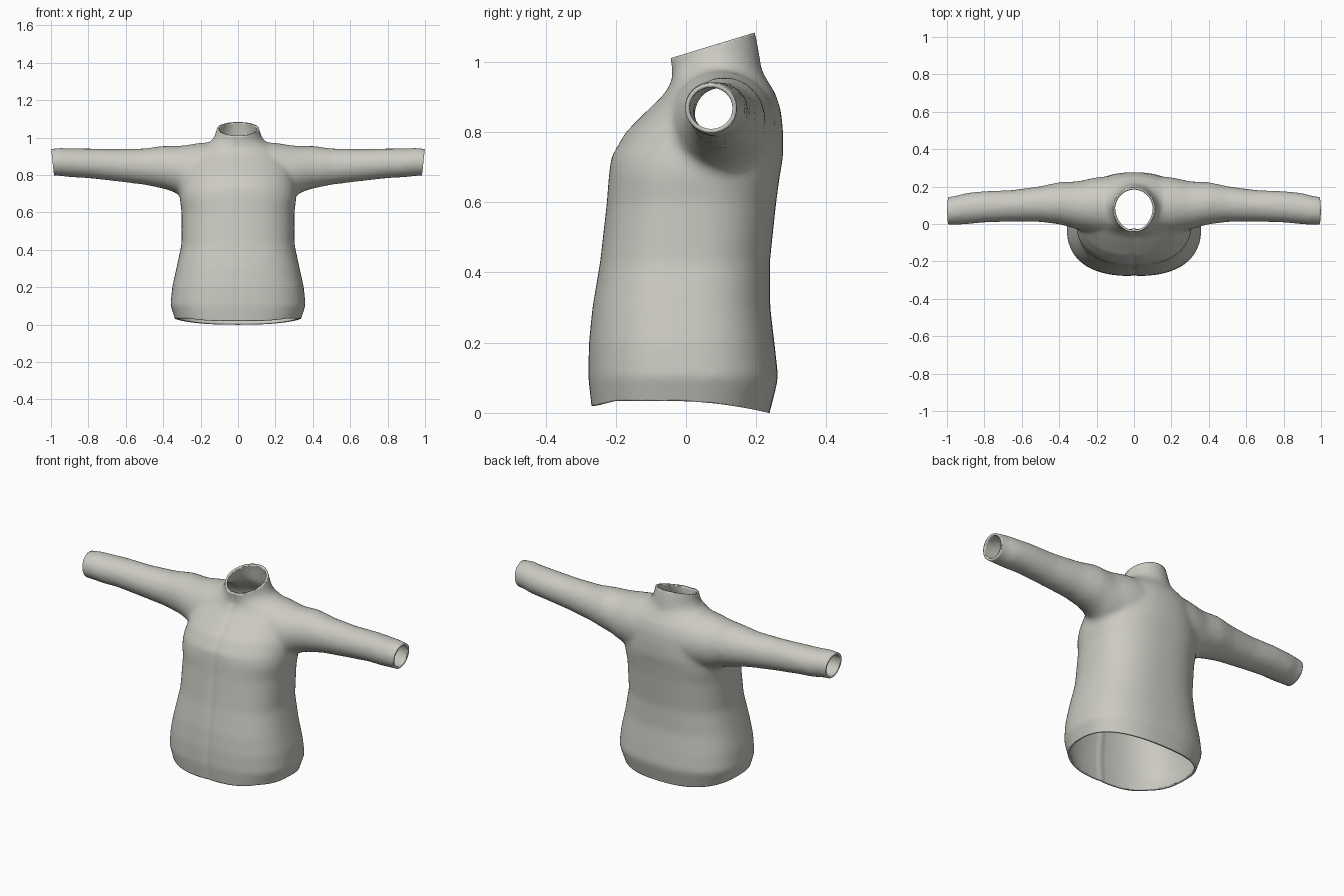
import bpy, bmesh, math
from mathutils import Vector

if "Cube" in bpy.data.objects:
    bpy.data.objects.remove(bpy.data.objects["Cube"])

SEG = 48


def signed_pow(v, p):
    return math.copysign(abs(v) ** p, v)


def oval(a0, a1, b0, b1, n):
    """Superellipse filling the box a0..a1 by b0..b1."""
    pts = []
    for i in range(SEG):
        t = 2 * math.pi * i / SEG
        u, v = signed_pow(math.cos(t), 2 / n), signed_pow(math.sin(t), 2 / n)
        pts.append(((a0 + a1) / 2 + (a1 - a0) / 2 * u, (b0 + b1) / 2 + (b1 - b0) / 2 * v))
    return pts


def loft(bm, rings):
    """Closed tube through a list of rings."""
    loops = [[bm.verts.new(p) for p in r] for r in rings]
    for a, b in zip(loops, loops[1:]):
        for i in range(SEG):
            j = (i + 1) % SEG
            bm.faces.new((a[i], a[j], b[j], b[i]))
    bm.faces.new(loops[0][::-1])
    bm.faces.new(loops[-1])


bm = bmesh.new()

# body and collar: height, half width, front y, back y, roundness
body = [(-.06, .325, -.262, .225, 2.5), (0, .338, -.27, .238, 2.5), (.1, .362, -.279, .263, 2.5),
        (.2, .352, -.277, .252, 2.5), (.3, .33, -.267, .24, 2.5), (.43, .302, -.245, .239, 2.5),
        (.6, .302, -.226, .257, 2.4), (.68, .312, -.22, .268, 2.4), (.73, .31, -.213, .277, 2.3),
        (.8, .30, -.172, .277, 2.2), (.86, .28, -.112, .271, 2.2), (.91, .25, -.06, .255, 2.1),
        (.95, .20, -.04, .23, 2), (.98, .145, -.042, .214, 2), (1.01, .126, -.047, .211, 2),
        (1.06, .112, -.046, .203, 2), (1.14, .10, -.04, .18, 2)]
rings = []
for z, hw, y0, y1, n in body:
    ring = []
    for x, y in oval(-hw, hw, y0, y1, n):
        if z > .97:  # collar narrows toward the throat
            x *= 1 - .18 * max(0, (.1 - y) / .15)
        ring.append((x, y, z))
    rings.append(ring)
loft(bm, rings)

# sleeves: x, front y, back y, bottom z, top z
sleeve = [(.08, -.06, .26, .67, .98), (.2, -.05, .25, .67, .972), (.3, -.03, .228, .685, .957),
          (.35, -.015, .226, .712, .955), (.4, -.002, .224, .727, .956), (.5, .011, .202, .748, .942),
          (.65, .013, .182, .766, .938), (.8, .008, .176, .783, .942), (.9, -.002, .166, .788, .942),
          (.95, -.004, .152, .795, .946), (1.06, -.002, .135, .798, .932)]
for side in (1, -1):
    loft(bm, [[(side * x, y, z) for y, z in oval(y0, y1, z0, z1, 2)]
              for x, y0, y1, z0, z1 in sleeve])
bmesh.ops.recalc_face_normals(bm, faces=bm.faces)
mesh = bpy.data.meshes.new("jacket_solid")
bm.to_mesh(mesh)
bm.free()

# fuse body and sleeves into one soft surface
jacket = bpy.data.objects.new("jacket", mesh)
bpy.context.scene.collection.objects.link(jacket)
fuse = jacket.modifiers.new("fuse", 'REMESH')
fuse.mode = 'VOXEL'
fuse.voxel_size = .014
soft = jacket.modifiers.new("soften", 'SMOOTH')
soft.factor = .5
soft.iterations = 8
graph = bpy.context.evaluated_depsgraph_get()
fused = bpy.data.meshes.new_from_object(jacket.evaluated_get(graph))
jacket.modifiers.clear()

# open the hem, collar and cuffs
bm = bmesh.new()
bm.from_mesh(fused)
collar_up = Vector((0, -.07, .23)).normalized()
cuts = [((0, 0, 0), (0, 0, -1)), ((0, -.045, 1.01), collar_up),
        ((.999, 0, .94), (1, 0, -.107)), ((-.999, 0, .94), (-1, 0, -.107))]
for co, no in cuts:
    bmesh.ops.bisect_plane(bm, geom=bm.verts[:] + bm.edges[:] + bm.faces[:],
                           plane_co=co, plane_no=no, clear_outer=True)

for v in bm.verts:
    x, y, z = v.co
    # hem rises at the sides and drops at the back
    if z < .12:
        lift = .034 * (1 - max(0, (y + .05) / .285) ** 2) - .014 * max(0, min(1, (-y - .2) / .06))
        v.co.z += lift * (1 - z / .12)
    # front closing seam
    if y < .03 and z < 1.03 and abs(x) < .03 and v.normal.y < -.2:
        v.co.y += .006 * math.exp(-(x / .011) ** 2)
bm.to_mesh(fused)
bm.free()
jacket.data = fused

# cloth thickness
cloth = jacket.modifiers.new("cloth", 'SOLIDIFY')
cloth.thickness = .012
cloth.offset = -1

mat = bpy.data.materials.new("warm_grey_cloth")
mat.diffuse_color = (.60, .59, .54, 1)
mat.use_nodes = True
mat.node_tree.nodes["Principled BSDF"].inputs["Base Color"].default_value = mat.diffuse_color
fused.materials.clear()
fused.materials.append(mat)
bpy.context.view_layer.objects.active = jacket
jacket.select_set(True)
bpy.ops.object.shade_smooth_by_angle(angle=math.radians(50))
